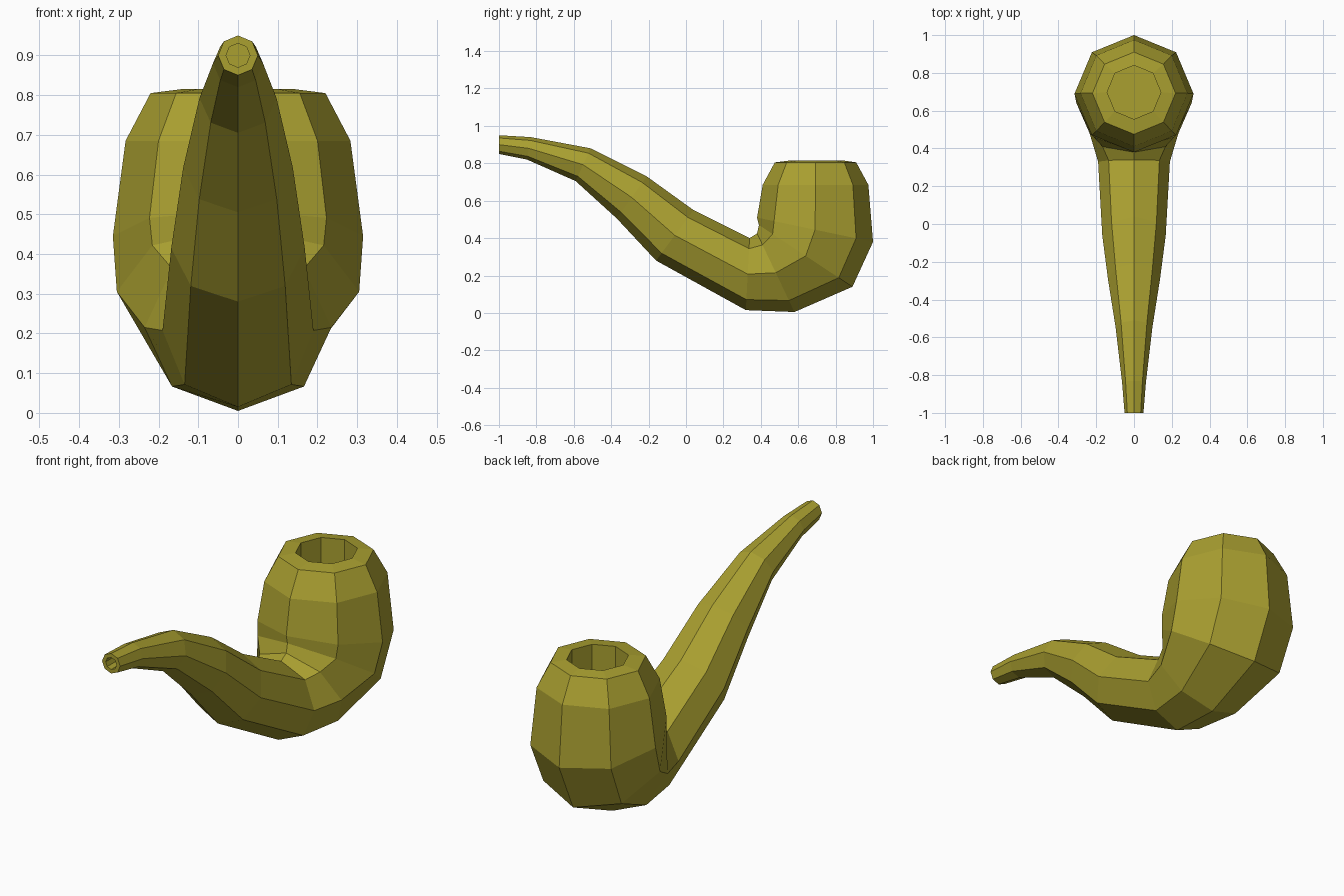
import bpy, bmesh
from math import sin, cos, pi
from mathutils import Vector

if "Cube" in bpy.data.objects:
    bpy.data.objects.remove(bpy.data.objects["Cube"])

SIDES = 8

# Each ring: upper point (y, z), lower point (y, z), half width in x
rings = [
    # mouthpiece bore, from its end wall out to the lip
    ((-0.93, 0.93), (-0.93, 0.87), 0.03),
    ((-1.00, 0.93), (-1.00, 0.87), 0.03),
    # stem
    ((-1.00, 0.95), (-1.00, 0.85), 0.05),
    ((-0.83, 0.94), (-0.85, 0.82), 0.063),
    ((-0.51, 0.88), (-0.59, 0.705), 0.097),
    ((-0.21, 0.73), (-0.37, 0.505), 0.138),
    ((0.04, 0.55), (-0.16, 0.28), 0.168),
    ((0.34, 0.40), (0.32, 0.015), 0.19),
    # bend and bowl
    ((0.38, 0.425), (0.58, 0.005), 0.235),
    ((0.39, 0.47), (0.89, 0.14), 0.305),
    ((0.38, 0.51), (1.00, 0.38), 0.315),
    ((0.41, 0.685), (0.975, 0.685), 0.283),
    ((0.475, 0.805), (0.91, 0.805), 0.22),
    # rim and tobacco chamber
    ((0.555, 0.815), (0.84, 0.815), 0.142),
    ((0.555, 0.45), (0.84, 0.45), 0.142),
]


def add_ring(bm, upper, lower, half_width):
    up, low = Vector((0, *upper)), Vector((0, *lower))
    mid, arm = (up + low) / 2, (up - low) / 2
    side = Vector((half_width, 0, 0))
    return [bm.verts.new(mid + arm * cos(a) + side * sin(a))
            for a in (2 * pi * i / SIDES for i in range(SIDES))]


# One continuous octagonal sweep, closed inside both openings
bm = bmesh.new()
loops = [add_ring(bm, *r) for r in rings]
for a, b in zip(loops, loops[1:]):
    for i in range(SIDES):
        j = (i + 1) % SIDES
        bm.faces.new((a[i], a[j], b[j], b[i]))
bm.faces.new(loops[0])
bm.faces.new(loops[-1])
bmesh.ops.recalc_face_normals(bm, faces=bm.faces)

mesh = bpy.data.meshes.new("smoking_pipe")
bm.to_mesh(mesh)
bm.free()
pipe = bpy.data.objects.new("smoking_pipe", mesh)
bpy.context.collection.objects.link(pipe)

# Olive material
olive = bpy.data.materials.new("olive")
olive.diffuse_color = (0.40, 0.35, 0.03, 1)
olive.use_nodes = True
olive.node_tree.nodes["Principled BSDF"].inputs["Base Color"].default_value = olive.diffuse_color
mesh.materials.append(olive)
